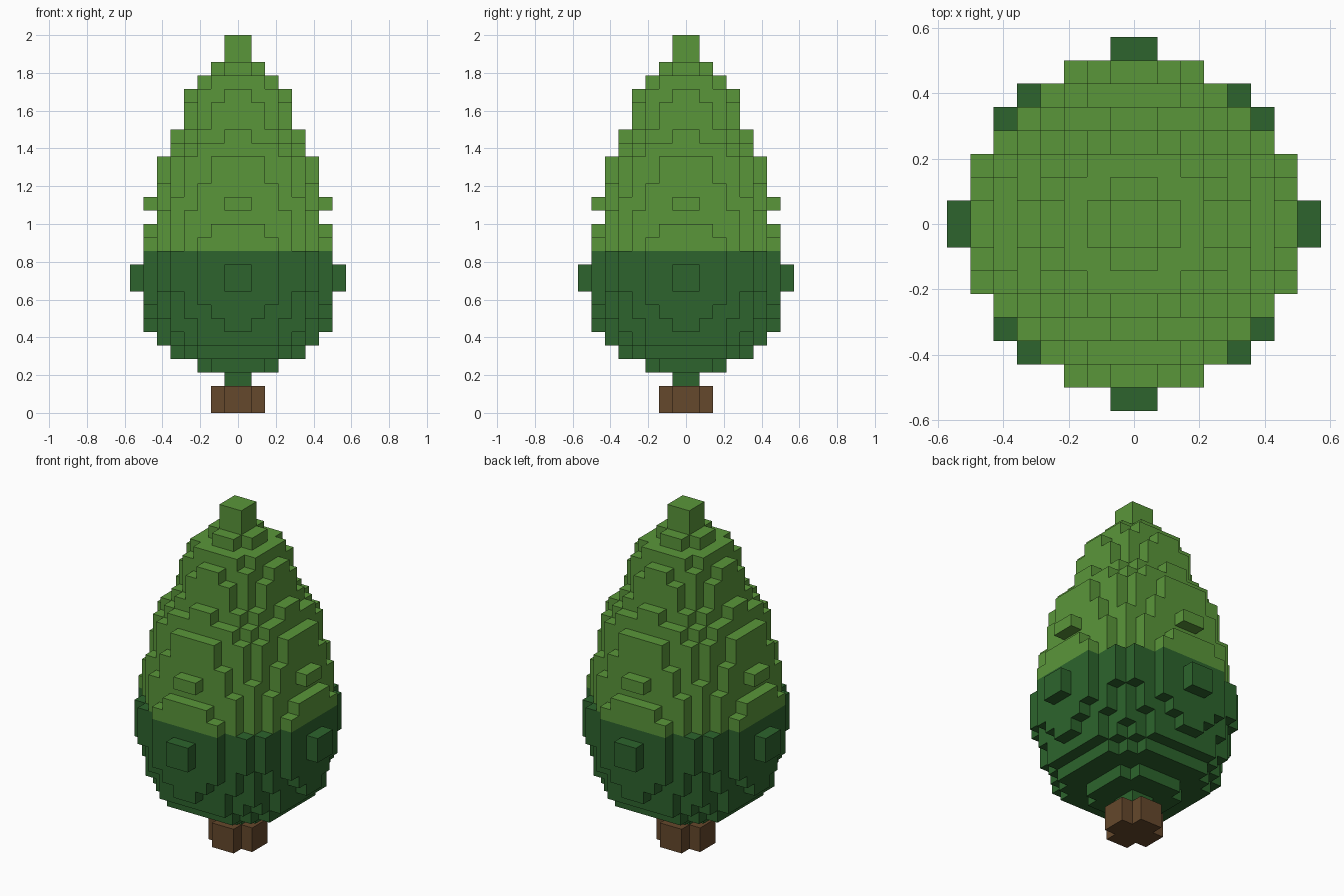
import bpy
import bmesh
from mathutils import Vector

cube = bpy.data.objects.get("Cube")
if cube:
    bpy.data.objects.remove(cube, do_unlink=True)

UNIT = 1 / 14          # edge length of one block
SPAN = range(-8, 8)    # block columns on each horizontal axis


def make_material(name, colour):
    mat = bpy.data.materials.new(name)
    mat.use_nodes = True
    mat.diffuse_color = (*colour, 1)
    mat.node_tree.nodes["Principled BSDF"].inputs["Base Color"].default_value = (*colour, 1)
    return mat


def disc(layer, radius):
    """Blocks of one round layer; the power favours a slightly square disc."""
    power = 2.02
    return {(x, y, layer) for x in SPAN for y in SPAN
            if abs(x + .5) ** power + abs(y + .5) ** power < radius ** power}


def knobs(layer, reach):
    """A pair of blocks standing out on each of the four sides."""
    cells = set()
    for side in (-1, 0):
        for outer in (reach, -reach - 1):
            cells |= {(side, outer, layer), (outer, side, layer)}
    return cells


def build_blocks(name, cells, solid, material):
    """Make the outer skin of a set of blocks, leaving out hidden faces."""
    bm = bmesh.new()
    for cell in sorted(cells):
        centre = Vector(cell) + Vector((.5, .5, .5))
        for axis in range(3):
            for sign in (-1, 1):
                normal = Vector((0, 0, 0))
                normal[axis] = sign
                if tuple(int(c + n) for c, n in zip(cell, normal)) in solid:
                    continue
                u = Vector((0, 0, 0))
                u[(axis + 1) % 3] = .5
                v = normal.cross(u)
                middle = centre + normal / 2
                corners = (-u - v, u - v, u + v, v - u)
                bm.faces.new([bm.verts.new((middle + c) * UNIT) for c in corners])
    bmesh.ops.remove_doubles(bm, verts=bm.verts[:], dist=UNIT / 100)
    mesh = bpy.data.meshes.new(name)
    bm.to_mesh(mesh)
    bm.free()
    mesh.materials.append(material)
    obj = bpy.data.objects.new(name, mesh)
    bpy.context.collection.objects.link(obj)
    return obj


# Trunk: two layers in a plus shape
trunk = disc(0, 2) | disc(1, 2)

# Lower foliage: bulging layers up to the widest part, with knobs
lower_radii = [.8, 3, 5.2, 6.1, 6.4, 6.8, 7.02, 7.2, 7.2, 7.2]
lower = knobs(6, 6) | knobs(9, 7) | knobs(10, 7)
for i, radius in enumerate(lower_radii):
    lower |= disc(i + 2, radius)

# Upper foliage: layers tapering to a square tip
upper_radii = [7.02, 6.8, 6.51, 6.4, 6.3, 5.9, 5.8, 5.2, 4.65,
               4.2, 3.9, 3.6, 2.97, 2, .8, .8]
upper = knobs(15, 6)
for i, radius in enumerate(upper_radii):
    upper |= disc(i + 12, radius)

solid = trunk | lower | upper
build_blocks("trunk", trunk, solid, make_material("bark brown", (.13, .065, .025)))
build_blocks("lower_foliage", lower, solid, make_material("dark green", (.026, .127, .026)))
build_blocks("upper_foliage", upper, solid, make_material("light green", (.102, .305, .042)))
